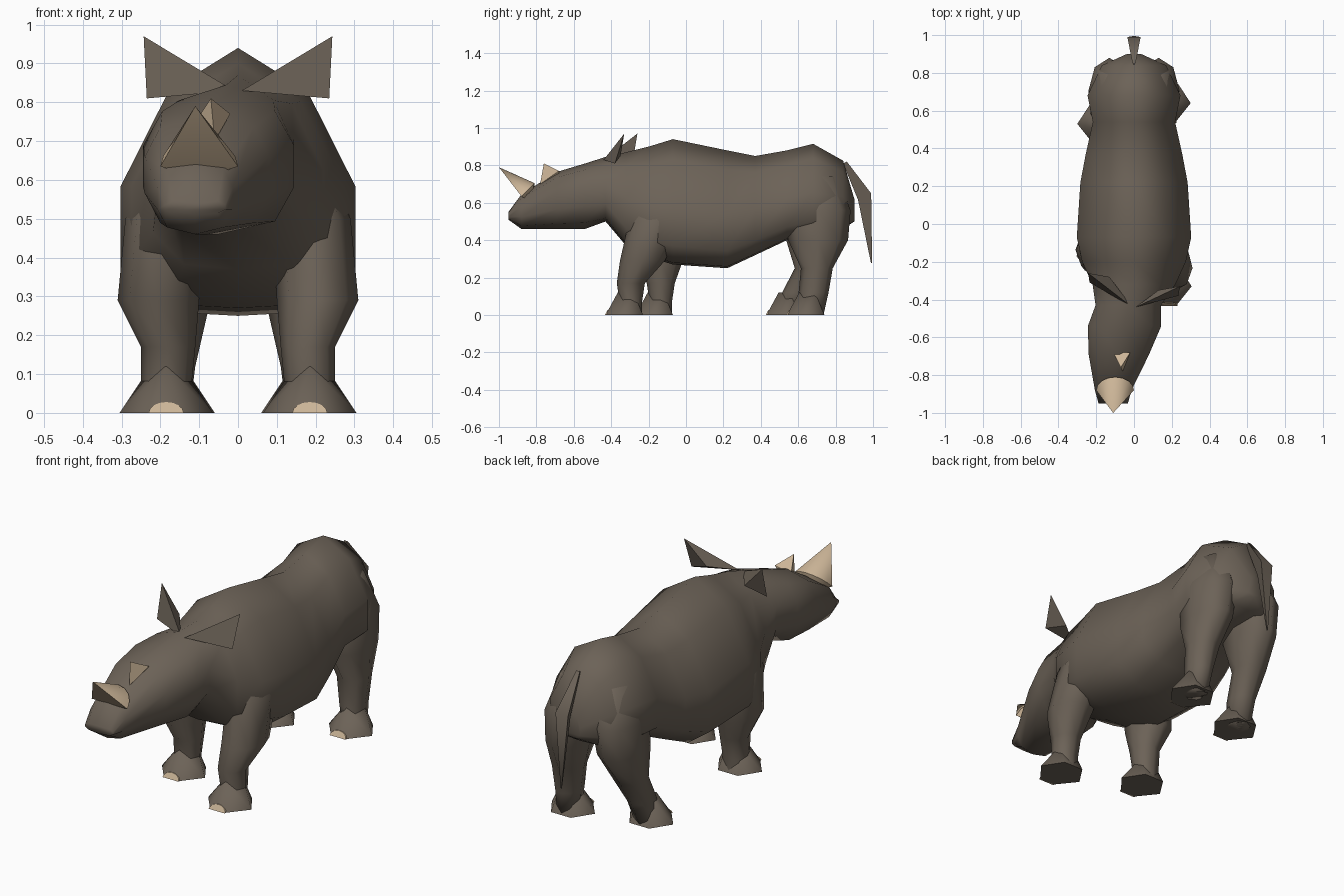
import bpy
import bmesh
from math import cos, sin, pi, tau, radians, copysign
from mathutils import Vector

default_cube = bpy.data.objects.get("Cube")
if default_cube:
    bpy.data.objects.remove(default_cube, do_unlink=True)


def make_material(name, red, green, blue):
    colour = (red, green, blue, 1)
    material = bpy.data.materials.new(name)
    material.use_nodes = True
    material.diffuse_color = colour
    shader = material.node_tree.nodes["Principled BSDF"]
    shader.inputs["Base Color"].default_value = colour
    return material


hide = make_material("brown_hide", .15, .123, .096)
horn = make_material("tan_horn", .6, .46, .31)


def finish(name, bm, material, sharp_angle):
    """Turn the bmesh into a shaded object."""
    bmesh.ops.recalc_face_normals(bm, faces=bm.faces)
    mesh = bpy.data.meshes.new(name)
    bm.to_mesh(mesh)
    bm.free()
    mesh.materials.append(material)
    part = bpy.data.objects.new(name, mesh)
    bpy.context.collection.objects.link(part)
    bpy.ops.object.select_all(action="DESELECT")
    part.select_set(True)
    bpy.context.view_layer.objects.active = part
    bpy.ops.object.shade_smooth_by_angle(angle=radians(sharp_angle))


def loft(name, rings):
    """Skin equal-sized rings and cap both ends."""
    bm = bmesh.new()
    loops = [[bm.verts.new(point) for point in ring] for ring in rings]
    for near, far in zip(loops, loops[1:]):
        for index in range(len(near)):
            previous = index - 1
            bm.faces.new((near[previous], near[index], far[index], far[previous]))
    bm.faces.new(loops[0])
    bm.faces.new(loops[-1])
    finish(name, bm, hide, 85)


def hull(name, points, material, sharp_angle):
    """Wrap a few corner points in a convex solid."""
    bm = bmesh.new()
    for point in points:
        bm.verts.new(point)
    bmesh.ops.convex_hull(bm, input=bm.verts[:])
    finish(name, bm, material, sharp_angle)


def circle(sides, start):
    return [start + tau * step / sides for step in range(sides)]


def upright_section(y, middle, width, low, high):
    """Boxy section on the head, blending to a pear shape on the torso."""
    blend = min(1, max(0, (y + .5) * 4))
    squareness = .6 + .5 * blend
    sag = 1 + .8 * blend
    points = []
    for angle in circle(10, pi / 2):
        across = copysign(abs(cos(angle)) ** squareness, cos(angle))
        height = max(0, (1 + sin(angle)) / 2) ** sag
        points.append((middle + width * across, y, low + (high - low) * height))
    return points


# Head and torso in one skin, the head turned to its right
# Stations: y, middle, half width, underside, ridge
stations = [
    (-.95, -.11, .08, .51, .55),
    (-.88, -.11, .1, .46, .645),
    (-.69, -.08, .165, .46, .765),
    (-.54, -.05, .2, .46, .81),
    (-.43, -.03, .18, .5, .845),
    (-.32, 0, .23, .37, .87),
    (-.2, 0, .29, .31, .9),
    (-.07, 0, .32, .27, .94),
    (.22, 0, .3, .25, .88),
    (.37, 0, .27, .32, .85),
    (.54, 0, .23, .4, .88),
    (.68, 0, .26, .43, .915),
    (.84, 0, .18, .46, .825),
    (.9, 0, .04, .5, .62),
]
loft("head_and_torso", [upright_section(*station) for station in stations])

# Front horn: a half cone, flat in front, rising back along the snout
horn_points = [(-.11, -1, .79), (-.1, -.82, .6)]
for step in range(9):
    angle = pi * step / 8
    rise = .07 * sin(angle)
    horn_points.append((.1 * cos(angle) - .1, rise - .88, rise + .635))
hull("front_horn", horn_points, horn, 50)

# Rear horn: a small wedge on the bridge
hull("rear_horn", [(-.07, -.76, .81), (-.11, -.68, .75), (-.02, -.68, .77),
                   (-.06, -.78, .7), (-.07, -.68, .7)], horn, 30)

# Ears: thin pointed wedges meeting on the brow
for name, side, y in (("left_ear", 1, -.33), ("right_ear", -1, -.26)):
    tip = (side * .243, y, .97)
    lobe = (side * .235, y - .05, .81)
    root = (side * .01, -.44, .83)
    back = (side * .13, y - .02, .85)
    hull(name, [tip, lobe, root, back], hide, 30)


# Tail: a three-sided ribbon, widest at its bend
def tail_ring(y, z, width):
    return [(-width, y, z), (width, y, z), (0, y - width * 2, z - width)]


loft("tail", [tail_ring(.86, .82, .01), tail_ring(.99, .65, .035),
              tail_ring(.995, .28, .003)])


# Feet: flared wedge with a toenail plate on its front slope
def make_foot(name, foot_x, foot_y):
    toe, heel, flare, rise = -.1, .1, .12, .12
    corners = [(0, -.035, rise)]
    for side in (-1, 1):
        corners += [(side * .04, toe, 0), (side * flare, 0, 0),
                    (side * .055, heel, 0), (side * .04, heel / 2, rise)]
    centre = Vector((foot_x, foot_y, 0))
    hull(name + "_foot", [centre + Vector(corner) for corner in corners], hide, 60)

    nail = []
    for step in range(9):
        angle = pi * step / 8
        height = .028 * sin(angle)
        for depth in (-.004, .004):
            offset = Vector((.045 * cos(angle), toe + height * .55 + depth, height))
            nail.append(centre + offset)
    hull(name + "_toenail", nail, horn, 30)


# Legs: each ring swings from the hip towards the planted foot
def make_leg(name, side, hip_y, foot_y, stations):
    ankle_y = foot_y + .035
    rings = []
    for z, x, width, depth, swing in stations:
        y = hip_y + (ankle_y - hip_y) * swing
        rings.append([(side * x + width * cos(angle), y + depth * sin(angle), z)
                      for angle in circle(8, 0)])
    loft(name, rings)
    make_foot(name, side * stations[-1][1], foot_y)


# Stations: height, x, half width, half depth, swing
foreleg = [
    (.68, .14, .07, .1, 0),
    (.5, .19, .1, .15, .1),
    (.29, .205, .105, .12, .6),
    (.17, .18, .07, .075, 1),
    (.07, .185, .065, .06, 1),
    (0, .185, .06, .06, 1),
]
hindleg = [
    (.74, .1, .08, .1, 0),
    (.56, .13, .11, .17, 0),
    (.4, .14, .1, .16, .1),
    (.25, .16, .08, .085, .3),
    (.12, .17, .06, .08, .8),
    (0, .18, .055, .06, 1),
]
make_leg("front_left_leg", 1, -.14, -.33, foreleg)
make_leg("front_right_leg", -1, -.14, -.17, foreleg)
make_leg("hind_left_leg", 1, .71, .64, hindleg)
make_leg("hind_right_leg", -1, .71, .53, hindleg)
